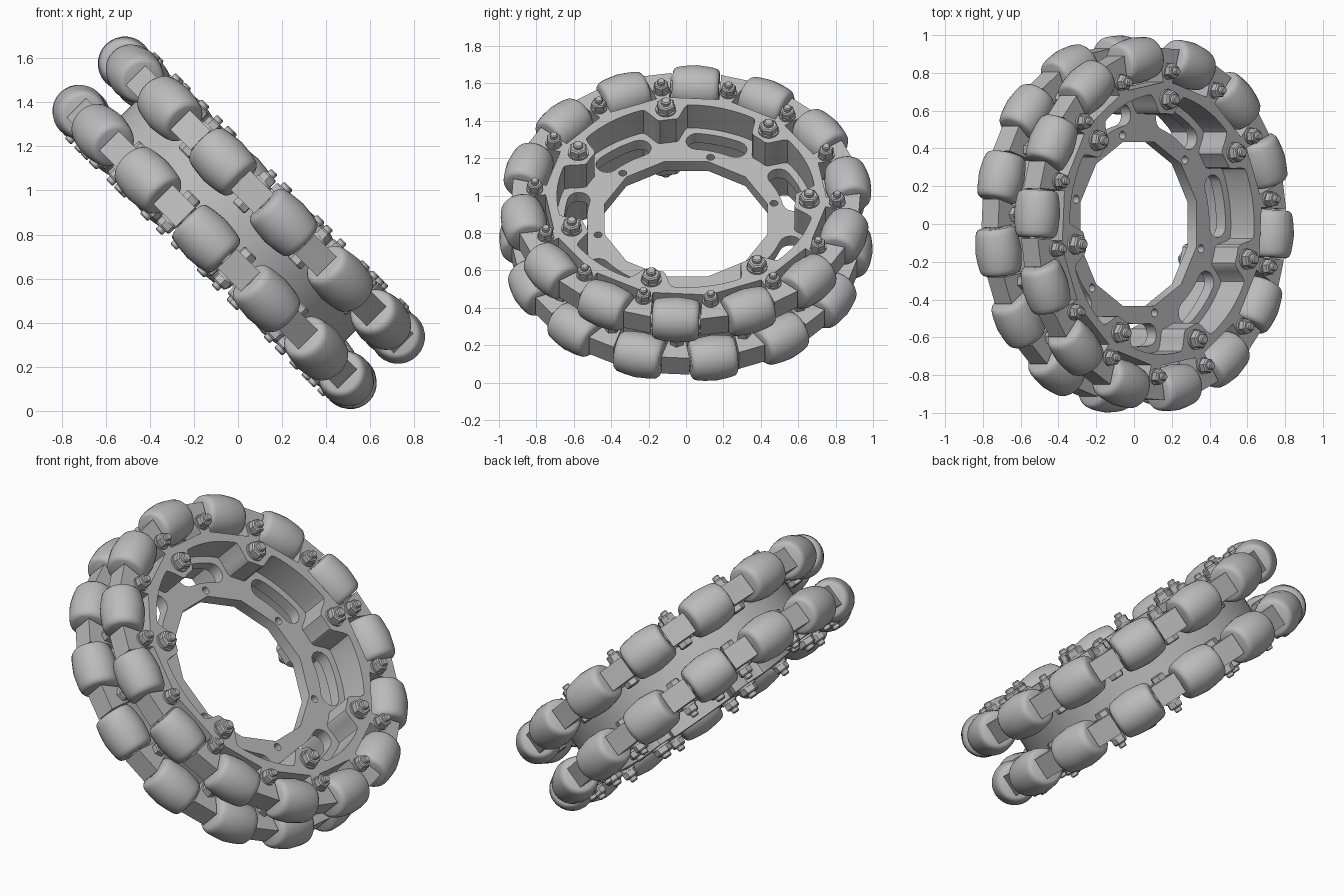
import bpy, bmesh
from math import pi, radians, sin, cos, tau
from mathutils import Matrix, Vector

if "Cube" in bpy.data.objects:
    bpy.data.objects.remove(bpy.data.objects["Cube"], do_unlink=True)

grey = bpy.data.materials.new("plain grey")
grey.use_nodes = True
grey.diffuse_color = (0.5, 0.5, 0.5, 1)
grey.node_tree.nodes["Principled BSDF"].inputs["Base Color"].default_value = (0.5, 0.5, 0.5, 1)

# Whole wheel leans over by 45 degrees
LEAN = Matrix.Translation((0, 0, 0.85)) @ Matrix.Rotation(pi / 4, 4, 'Y')
ROLLERS, BOLTS = 14, 7
STEP = tau / ROLLERS
PHASE = pi + radians(9.4)      # angle of the first big bolt
LAYER = 0.15                   # height of each roller ring from the middle


def polar(r, a):
    return (r * cos(a), r * sin(a))


def place(name, mesh, matrix):
    obj = bpy.data.objects.new(name, mesh)
    bpy.context.collection.objects.link(obj)
    obj.matrix_world = LEAN @ matrix
    return obj


def finish(bm, name, angle=35):
    bmesh.ops.remove_doubles(bm, verts=bm.verts, dist=0.0001)
    bmesh.ops.recalc_face_normals(bm, faces=bm.faces)
    mesh = bpy.data.meshes.new(name)
    bm.to_mesh(mesh)
    bm.free()
    mesh.materials.append(grey)
    mesh.shade_smooth()
    mesh.set_sharp_from_angle(angle=radians(angle))
    return mesh


def plate(name, outlines, half):
    """Flat plate: the first outline is the edge, the others are holes."""
    curve = bpy.data.curves.new(name + "_outline", 'CURVE')
    curve.dimensions, curve.fill_mode, curve.extrude = '2D', 'BOTH', half
    for points in outlines:
        spline = curve.splines.new('POLY')
        spline.points.add(len(points) - 1)
        for p, (x, y) in zip(spline.points, points):
            p.co = (x, y, 0, 1)
        spline.use_cyclic_u = True
    temp = bpy.data.objects.new("temp", curve)
    bpy.context.collection.objects.link(temp)
    graph = bpy.context.evaluated_depsgraph_get()
    flat = bpy.data.meshes.new_from_object(temp.evaluated_get(graph))
    bm = bmesh.new()
    bm.from_mesh(flat)
    bpy.data.objects.remove(temp)
    bpy.data.curves.remove(curve)
    bpy.data.meshes.remove(flat)
    return finish(bm, name)


def circle(r, n, centre=(0, 0), start=0.0):
    return [(centre[0] + r * cos(start + tau * i / n),
             centre[1] + r * sin(start + tau * i / n)) for i in range(n)]


def lobed_opening():
    """Inner edge with a rounded lobe around each big bolt."""
    pts, n = [], 252
    for i in range(n):
        a = tau * i / n
        off = abs(((a / (tau / BOLTS)) + 0.5) % 1 - 0.5) * 360 / BOLTS
        k = min(max((off - 4.5) / 6, 0), 1)
        pts.append(polar(0.585 + 0.105 * k * k * (3 - 2 * k), a + PHASE))
    return pts


def toothed_edge(start):
    """Outer edge with a wedge tooth between each pair of rollers."""
    pts, half = [], STEP / 2
    for i in range(ROLLERS):
        turn = Matrix.Rotation(start + i * STEP, 2)
        for r, side in ((0.75, -1), (0.93, -1), (0.93, 1), (0.75, 1)):
            w = (r * sin(half) - 0.133) / cos(half)
            pts.append(tuple(turn @ Vector((r, side * w))))
    return pts


def slot(mid):
    """Curved slot with round ends."""
    r, w, reach, pts = 0.59, 0.06, radians(10.5), []
    for i in range(9):
        pts.append(polar(r + w, mid - reach + 2 * reach * i / 8))
    for end, sign in ((mid + reach, 1), (mid - reach, -1)):
        c = polar(r, end)
        for i in range(1, 8):
            a = end + (0 if sign > 0 else pi) + pi * i / 8
            pts.append((c[0] + w * cos(a), c[1] + w * sin(a)))
        if sign > 0:
            for i in range(9):
                pts.append(polar(r - w, mid + reach - 2 * reach * i / 8))
    return pts


def lathe(profile, sides, name, angle=35):
    """Turn (radius, height) points around z."""
    bm = bmesh.new()
    verts = [bm.verts.new((r, 0, z)) for r, z in profile]
    edges = [bm.edges.new(pair) for pair in zip(verts, verts[1:])]
    bmesh.ops.spin(bm, geom=verts + edges, cent=(0, 0, 0), axis=(0, 0, 1),
                   angle=tau, steps=sides, use_merge=True)
    return finish(bm, name, angle)


# Hub: web with bore, slots and mounting holes, then the wall around it
holes = [slot(PHASE + (i + 0.5) * tau / BOLTS) for i in range(BOLTS)]
holes += [circle(0.022, 12, polar(0.485, pi - radians(15.7) + i * tau / 6)) for i in range(6)]
bore = circle(0.45, 12, start=pi / 12)
place("hub_web", plate("hub_web", [circle(0.70, 96), bore] + holes, 0.035), Matrix())
place("hub_wall", plate("hub_wall", [circle(0.72, 96), lobed_opening()], 0.085), Matrix())

# Shared shapes: roller, axle pin, nut, washer, stud, bolt head
half_roller = [(0.117, 0.06), (0.112, 0.09), (0.107, 0.108), (0.097, 0.12), (0.085, 0.125), (0, 0.125)]
roller_profile = [(r, -z) for r, z in reversed(half_roller)] + [(0.123, 0)] + half_roller
roller = lathe(roller_profile, 28, "roller", 50)
pin = lathe([(0, -0.145), (0.035, -0.145), (0.035, 0.145), (0, 0.145)], 16, "axle_pin")
washer = lathe([(0, 0), (0.044, 0), (0.044, 0.012), (0, 0.012)], 20, "washer")
nut = lathe([(0, 0.012), (0.041, 0.012), (0.041, 0.042), (0.034, 0.05), (0, 0.05)], 6, "nut", 20)
stud = lathe([(0, 0.04), (0.021, 0.04), (0.021, 0.068), (0.016, 0.074), (0, 0.074)], 14, "stud")
head = lathe([(0, 0), (0.042, 0), (0.042, 0.028), (0.036, 0.034), (0, 0.034)], 6, "bolt_head", 20)


def fastener(name, matrix):
    for part, mesh in (("washer", washer), ("nut", nut), ("stud", stud)):
        place(name + "_" + part, mesh, matrix)


# Two toothed rings, the lower one turned by half a step
flip = Matrix.Rotation(pi, 4, 'X')
for label, side, start in (("upper", 1, PHASE), ("lower", -1, PHASE + STEP / 2)):
    face = Matrix() if side > 0 else flip
    ring = plate(label + "_ring", [toothed_edge(start), lobed_opening()], 0.062)
    place(label + "_ring", ring, Matrix.Translation((0, 0, side * 0.147)))
    for i in range(ROLLERS):
        tooth = Matrix.Rotation(start + i * STEP, 4, 'Z')
        gap = Matrix.Rotation(start + (i + 0.5) * STEP, 4, 'Z')
        seat = gap @ Matrix.Translation((0.877, 0, side * LAYER)) @ Matrix.Rotation(pi / 2, 4, 'X')
        place(label + "_roller", roller, seat)
        place(label + "_axle_pin", pin, seat)
        fastener(label + "_ring", tooth @ Matrix.Translation((0.81, 0, side * 0.209)) @ face)
        place(label + "_ring_bolt_head", head,
              tooth @ Matrix.Translation((0.81, 0, side * 0.085)) @ face @ flip)
    # Big bolts through the lobes
    for i in range(BOLTS):
        spot = Matrix.Rotation(PHASE + i * tau / BOLTS, 4, 'Z')
        spot = spot @ Matrix.Translation((0.66, 0, side * 0.209)) @ face
        fastener(label + "_hub", spot @ Matrix.Diagonal((1.25, 1.25, 1, 1)))
